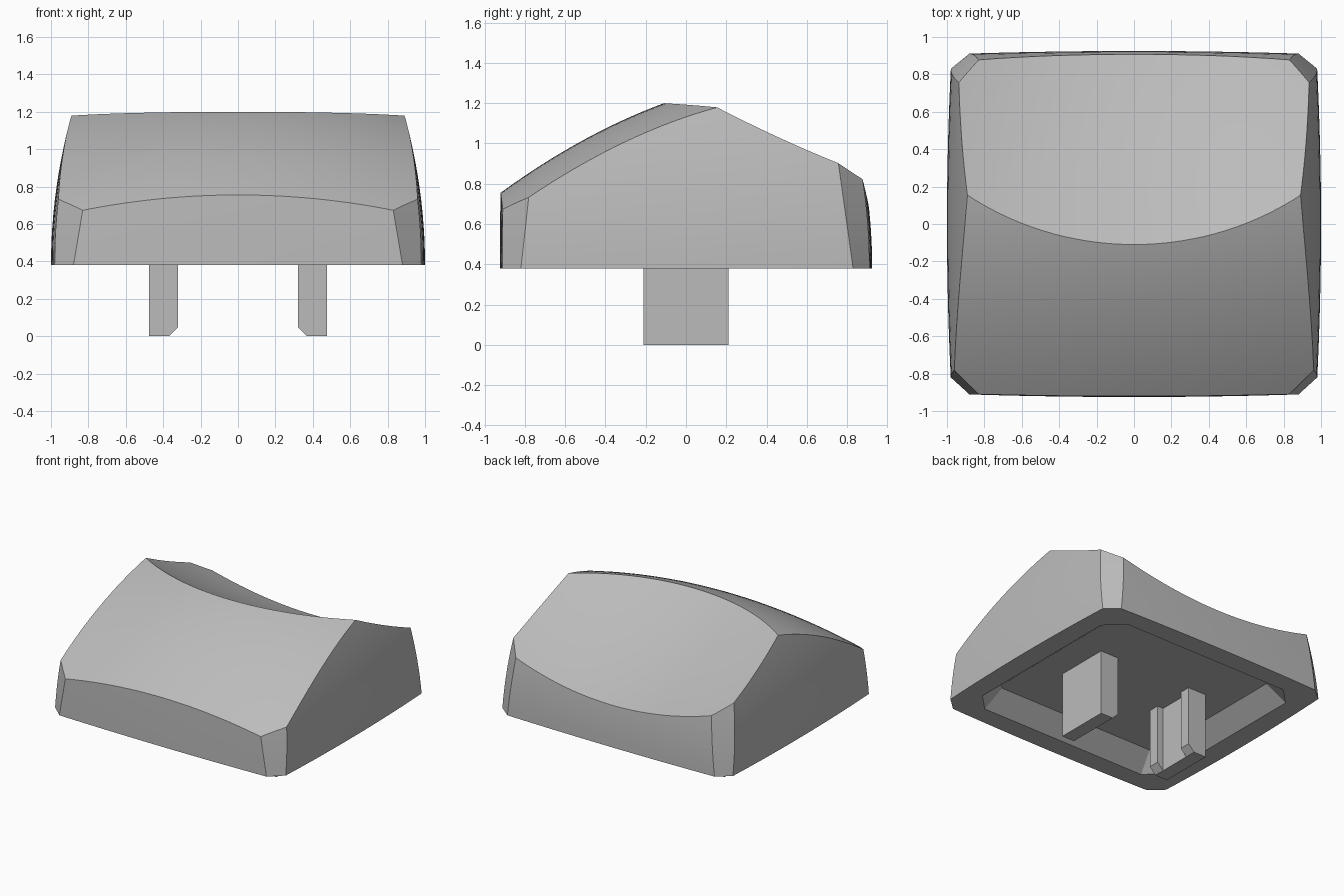
import bpy, bmesh

BASE = 0.38     # height of the lower rim
ROOF = 0.50     # height of the hollow's ceiling

if "Cube" in bpy.data.objects:
    bpy.data.objects.remove(bpy.data.objects["Cube"])

grey = bpy.data.materials.new("mid grey plastic")
grey.use_nodes = True
grey.diffuse_color = (0.5, 0.5, 0.5, 1)
grey.node_tree.nodes["Principled BSDF"].inputs["Base Color"].default_value = grey.diffuse_color


def finish(name, bm):
    bmesh.ops.recalc_face_normals(bm, faces=bm.faces)
    mesh = bpy.data.meshes.new(name)
    bm.to_mesh(mesh)
    bm.free()
    mesh.materials.append(grey)
    obj = bpy.data.objects.new(name, mesh)
    bpy.context.collection.objects.link(obj)
    return obj


def loft(bm, rings):
    """Closed solid through a list of matching rings of points."""
    loops = [[bm.verts.new(p) for p in ring] for ring in rings]
    n = len(loops[0])
    for low, high in zip(loops, loops[1:]):
        for i in range(n):
            j = (i + 1) % n
            bm.faces.new((low[i], low[j], high[j], high[i]))
    bm.faces.new(loops[0][::-1])
    bm.faces.new(loops[-1])


def spread(a, b, n):
    return [a + (b - a) * i / n for i in range(n + 1)]


# Outer wall: bulged sides that lean in with height, chamfered corners
def wall_ring(z):
    d = z - BASE
    side = [(1 - 0.17 * d * d - 0.03 * y * y, y, z)
            for y in spread(-0.82 + 0.11 * d, 0.83 - 0.14 * d, 16)]
    xb, xf = 0.88 - 0.11 * d, 0.88 - 0.17 * d
    back = [(x, 0.925 - 0.18 * d * d - 0.018 * x * x, z) for x in spread(xb, -xb, 20)]
    front = [(x, -0.925 + 0.03 * d * d + 0.018 * x * x, z) for x in spread(-xf, xf, 20)]
    return side + back + [(-x, y, z) for x, y, z in reversed(side)] + front


# Top surfaces: a domed front slope and a dished back slope
def front_slope(x, y):
    t = y + 0.11
    return 1.2 + 0.37 * t - 0.22 * t * t - 0.13 * x * x


def back_slope(x, y):
    t = y + 0.11
    return 1.2 - 0.62 * t + 0.12 * t * t + 0.17 * x * x


def slope_cutter(name, height):
    bm = bmesh.new()
    bmesh.ops.create_grid(bm, x_segments=36, y_segments=36, size=1.1)
    for v in bm.verts:
        v.co.z = height(v.co.x, v.co.y)
    solid = bmesh.ops.extrude_face_region(bm, geom=bm.faces[:])
    for v in solid["geom"]:
        if isinstance(v, bmesh.types.BMVert):
            v.co.z = 2.5
    return finish(name, bm)


# Hollow underneath: tapered tray with chamfered corners
def hollow_ring(t):
    hx, hy, c = 0.84 - 0.14 * t, 0.77 - 0.14 * t, 0.13 - 0.10 * t
    z = BASE + (ROOF - BASE) * t
    quarter = [(hx, hy - c), (hx - c, hy)]
    half = quarter + [(-x, y) for x, y in reversed(quarter)]
    return [(x, y, z) for x, y in half + [(-x, -y) for x, y in half]]


bm = bmesh.new()
loft(bm, [wall_ring(z) for z in spread(BASE, 1.36, 14)])
cap = finish("cap_body", bm)

bm = bmesh.new()
loft(bm, [hollow_ring(-0.3), hollow_ring(1)])
cutters = [slope_cutter("front_slope_cutter", front_slope),
           slope_cutter("back_slope_cutter", back_slope),
           finish("hollow_cutter", bm)]

bpy.context.view_layer.objects.active = cap
for cutter in cutters:
    mod = cap.modifiers.new(cutter.name, "BOOLEAN")
    mod.operation, mod.solver, mod.object = "DIFFERENCE", "EXACT", cutter
    bpy.ops.object.modifier_apply(modifier=mod.name)
    bpy.data.objects.remove(cutter)

bpy.ops.object.select_all(action="DESELECT")
cap.select_set(True)
bpy.ops.object.shade_smooth_by_angle(angle=0.42)


# Clip legs: a slab with two chamfered ribs on its inner face
def clip_leg(name, s):
    slab = [(0.37, 0), (0.475, 0), (0.475, ROOF + 0.03), (0.37, ROOF + 0.03)]
    rib = [(0.37, 0), (0.37, ROOF + 0.03), (0.32, ROOF + 0.03), (0.32, 0.05)]
    bm = bmesh.new()
    for profile, y0, y1 in ((slab, -0.21, 0.21), (rib, 0.125, 0.21), (rib, -0.21, -0.125)):
        loft(bm, [[(s * x, y, z) for x, z in profile] for y in (y0, y1)])
    finish(name, bm)


clip_leg("left_clip_leg", 1)
clip_leg("right_clip_leg", -1)
